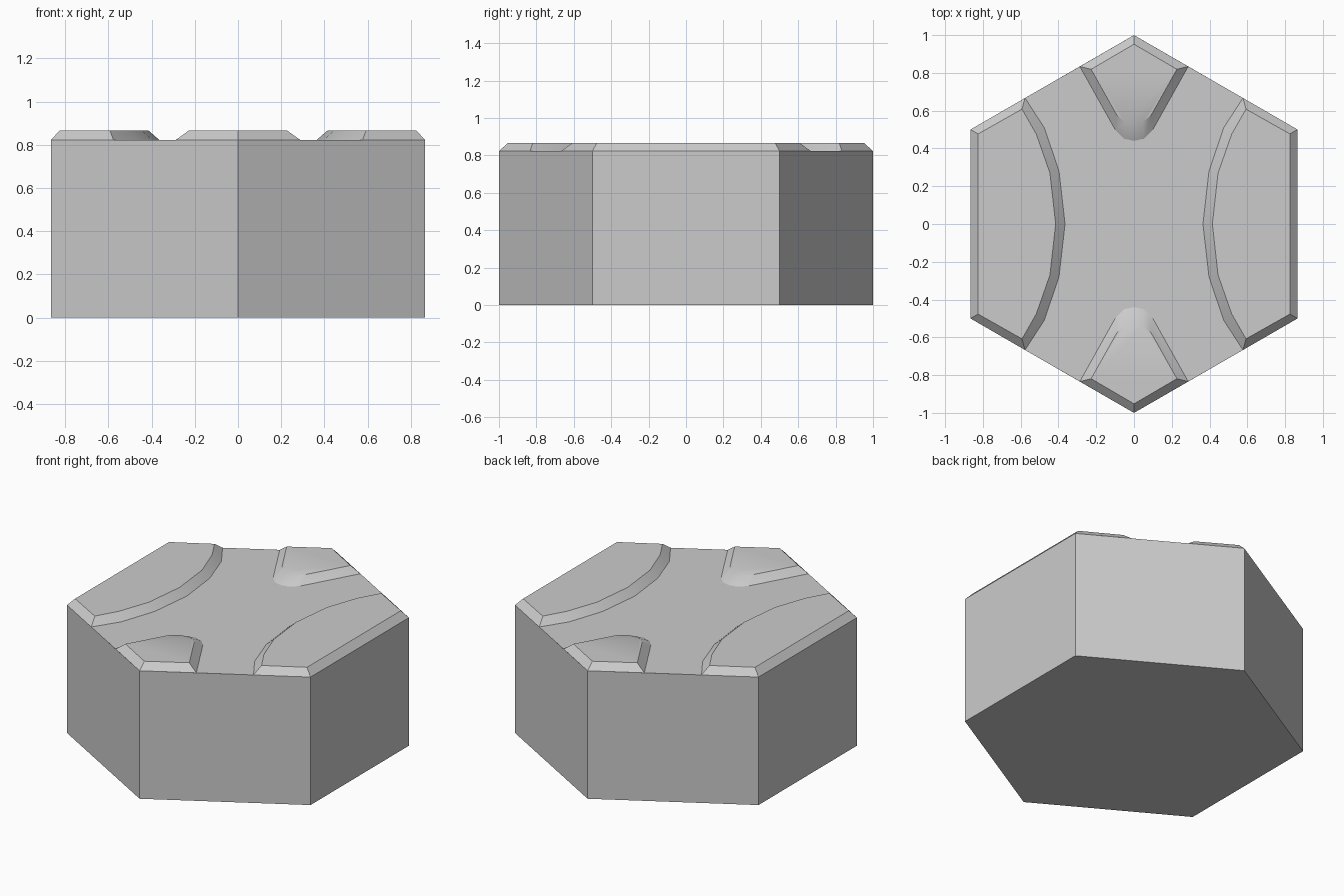
import bpy, bmesh, math

if "Cube" in bpy.data.objects:
    bpy.data.objects.remove(bpy.data.objects["Cube"])

DECK, TOP = 0.823, 0.866
HX = math.sqrt(3) / 2

# Right bank: foot outline (lower) and crest outline (upper), counter-clockwise
side_foot_half = [(0.365, 0), (0.397, 0.28), (0.475, 0.51), (0.577, 0.667), (HX, 0.5)]
side_top_half = [(0.415, 0), (0.445, 0.27), (0.517, 0.475), (0.593, 0.608), (0.825, 0.477)]
# Back corner bank, from inner tip to outer corner
tip_foot_half = [(0, 0.44), (0.055, 0.452), (0.1, 0.5), (0.287, 0.834), (0, 1)]
tip_top_half = [(0, 0.53), (0.045, 0.54), (0.09, 0.575), (0.227, 0.819), (0, 0.952)]


def loop_y(half):
    """Complete a half outline by reflecting it in the x axis."""
    return half + [(x, -y) for x, y in reversed(half[1:])]


def loop_x(half):
    """Complete a half outline by reflecting it in the y axis."""
    return half + [(-x, y) for x, y in reversed(half[1:-1])]


def finish(name, bm):
    bmesh.ops.recalc_face_normals(bm, faces=bm.faces)
    me = bpy.data.meshes.new(name)
    bm.to_mesh(me)
    bm.free()
    ob = bpy.data.objects.new(name, me)
    bpy.context.collection.objects.link(ob)
    bpy.ops.object.select_all(action='DESELECT')
    ob.select_set(True)
    bpy.context.view_layer.objects.active = ob
    bpy.ops.object.shade_smooth_by_angle(angle=math.radians(30))
    return ob


def bank(name, foot, crest, sx=1, sy=1):
    """Raised plate: flat crest with sloped rim, open underneath."""
    bm = bmesh.new()
    a = [bm.verts.new((sx * x, sy * y, DECK)) for x, y in foot]
    b = [bm.verts.new((sx * x, sy * y, TOP)) for x, y in crest]
    n = len(a)
    for i in range(n):
        j = (i + 1) % n
        bm.faces.new((a[i], a[j], b[j], b[i]))
    cap = bm.faces.new(b)
    bm.normal_update()
    flip = cap.normal.z < 0
    ob = finish(name, bm)
    me = ob.data
    if me.polygons[-1].normal.z < 0:
        me.flip_normals()


# Hexagonal body: walls and underside
bm = bmesh.new()
hexa = [(math.cos(math.radians(30 + 60 * i)), math.sin(math.radians(30 + 60 * i))) for i in range(6)]
lo = [bm.verts.new((x, y, 0)) for x, y in hexa]
hi = [bm.verts.new((x, y, DECK)) for x, y in hexa]
for i in range(6):
    j = (i + 1) % 6
    bm.faces.new((lo[i], lo[j], hi[j], hi[i]))
bm.faces.new(lo[::-1])
finish("hex_body", bm)

# Recessed channel floor between the banks
right = [p for p in loop_y(side_foot_half)[:4]]
right = [(x, -y) for x, y in reversed(right[1:])] + right
back = tip_foot_half[:4]
back = list(reversed(back)) + [(-x, y) for x, y in back[1:]]
half = right + back
floor = half + [(-x, -y) for x, y in half]
bm = bmesh.new()
f = bm.faces.new([bm.verts.new((x, y, DECK)) for x, y in floor])
bmesh.ops.triangulate(bm, faces=[f])
ob = finish("channel_floor", bm)
if ob.data.polygons[0].normal.z < 0:
    ob.data.flip_normals()

# Four raised banks
for s, n in ((1, "right"), (-1, "left")):
    bank(n + "_bank", loop_y(side_foot_half), loop_y(side_top_half), sx=s)
for s, n in ((1, "back"), (-1, "front")):
    bank(n + "_corner_bank", loop_x(tip_foot_half), loop_x(tip_top_half), sy=s)
